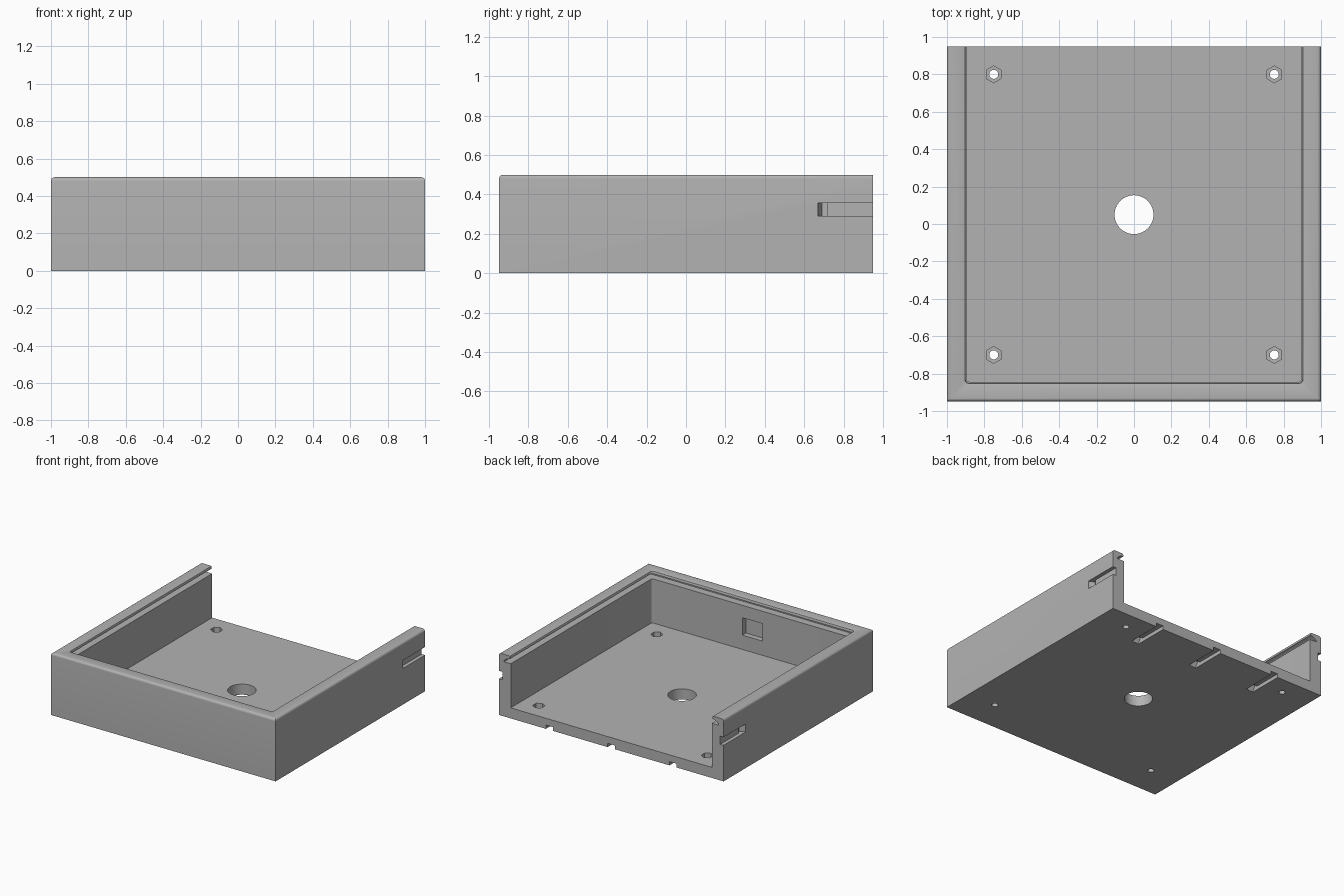
import bpy, bmesh, math
from mathutils import Matrix

if "Cube" in bpy.data.objects:
    bpy.data.objects.remove(bpy.data.objects["Cube"])

grey = bpy.data.materials.new("plain grey")
grey.diffuse_color = (0.45, 0.45, 0.45, 1)
grey.use_nodes = True
grey.node_tree.nodes["Principled BSDF"].inputs["Base Color"].default_value = grey.diffuse_color


def make_object(name, bm, cutter=True):
    bmesh.ops.recalc_face_normals(bm, faces=bm.faces)
    mesh = bpy.data.meshes.new(name)
    bm.to_mesh(mesh)
    bm.free()
    mesh.materials.append(grey)
    obj = bpy.data.objects.new(name, mesh)
    bpy.context.collection.objects.link(obj)
    obj.hide_render = cutter
    return obj


def u_loft(name, profile, back, radius=0, cutter=True):
    """Stack of U outlines: (half width, height) pairs, straight at the back."""
    bm = bmesh.new()
    rings = []
    for w, z in profile:
        pts = [(w, back)]
        if radius:
            cx, cy = w - radius, -(w - 0.05) + radius
            pts += [(cx + radius * math.cos(a), cy - radius * math.sin(a))
                    for a in (math.radians(15 * i) for i in range(7))]
        else:
            pts.append((w, -(w - 0.05)))
        pts += [(-x, y) for x, y in reversed(pts)]
        rings.append([bm.verts.new((x, y, z)) for x, y in pts])
    n = len(rings[0])
    for a, b in zip(rings, rings[1:]):
        for i in range(n):
            j = (i + 1) % n
            bm.faces.new((a[i], a[j], b[j], b[i]))
    bm.faces.new(rings[0])
    bm.faces.new(rings[-1])
    return make_object(name, bm, cutter)


def prism(name, sides, radius, x, y, z0, z1, turn=0):
    bm = bmesh.new()
    m = Matrix.Translation((x, y, (z0 + z1) / 2)) @ Matrix.Rotation(turn, 4, 'Z')
    bmesh.ops.create_cone(bm, cap_ends=True, segments=sides, radius1=radius,
                          radius2=radius, depth=z1 - z0, matrix=m)
    return make_object(name, bm)


def clip_slot(name, matrix):
    """Slot running out of the back, with a deeper catch and ramp at its end."""
    side = [(0.67, -0.1), (0.67, 0.01), (0.69, 0.045), (0.715, 0.045),
            (0.715, 0.03), (1.1, 0.03), (1.1, -0.1)]
    bm = bmesh.new()
    a, b = [[bm.verts.new(matrix @ Matrix.Translation((x, y, d)).translation)
             for y, d in side] for x in (-0.0325, 0.0325)]
    for i in range(len(side)):
        j = (i + 1) % len(side)
        bm.faces.new((a[i], a[j], b[j], b[i]))
    bm.faces.new(a)
    bm.faces.new(b)
    return make_object(name, bm)


# Solid body with rounded outer top edge
edge = [(0.98 + 0.02 * math.cos(t), 0.48 + 0.02 * math.sin(t))
        for t in (math.pi / 2 * i / 6 for i in range(7))]
body = u_loft("open_box", [(1, 0)] + edge, 0.95, cutter=False)

# Inside space, including the undercut rail for a sliding lid
cutters = [u_loft("inside_cutter", [
    (0.895, 0.085), (0.895, 0.44), (0.955, 0.44), (0.955, 0.45), (0.925, 0.472),
    (0.9, 0.478), (0.9, 0.49), (0.903, 0.497), (0.91, 0.5), (0.91, 0.55)],
    1.1, radius=0.02)]

# Centre hole, screw holes and hexagonal nut recesses
cutters.append(prism("centre_hole_cutter", 48, 0.104, 0, 0.05, -0.1, 0.2))
for x in (-0.75, 0.75):
    for y in (-0.7, 0.8):
        cutters.append(prism("screw_hole_cutter", 24, 0.024, x, y, -0.1, 0.2))
        cutters.append(prism("nut_recess_cutter", 6, 0.045, x, y, 0.045, 0.2))

# Square pocket in the front wall
bm = bmesh.new()
bmesh.ops.create_cube(bm, size=1, matrix=Matrix.Translation((0, -0.84, 0.27))
                      @ Matrix.Diagonal((0.18, 0.1, 0.14, 1)))
cutters.append(make_object("pocket_cutter", bm))

# Clip slots under the floor and on both side walls
for x in (-0.55, 0, 0.55):
    cutters.append(clip_slot("floor_slot_cutter", Matrix.Translation((x, 0, 0))))
for s in (-1, 1):
    cutters.append(clip_slot("side_slot_cutter", Matrix.Translation((s, 0, 0.323))
                             @ Matrix.Rotation(-s * math.pi / 2, 4, 'Y')))

# Apply the cuts
for c in cutters:
    mod = body.modifiers.new(c.name, 'BOOLEAN')
    mod.operation, mod.solver, mod.object = 'DIFFERENCE', 'EXACT', c
bpy.context.view_layer.objects.active = body
body.select_set(True)
for mod in list(body.modifiers):
    bpy.ops.object.modifier_apply(modifier=mod.name)
for c in cutters:
    bpy.data.objects.remove(c)
bpy.ops.object.shade_smooth_by_angle(angle=math.radians(30))
